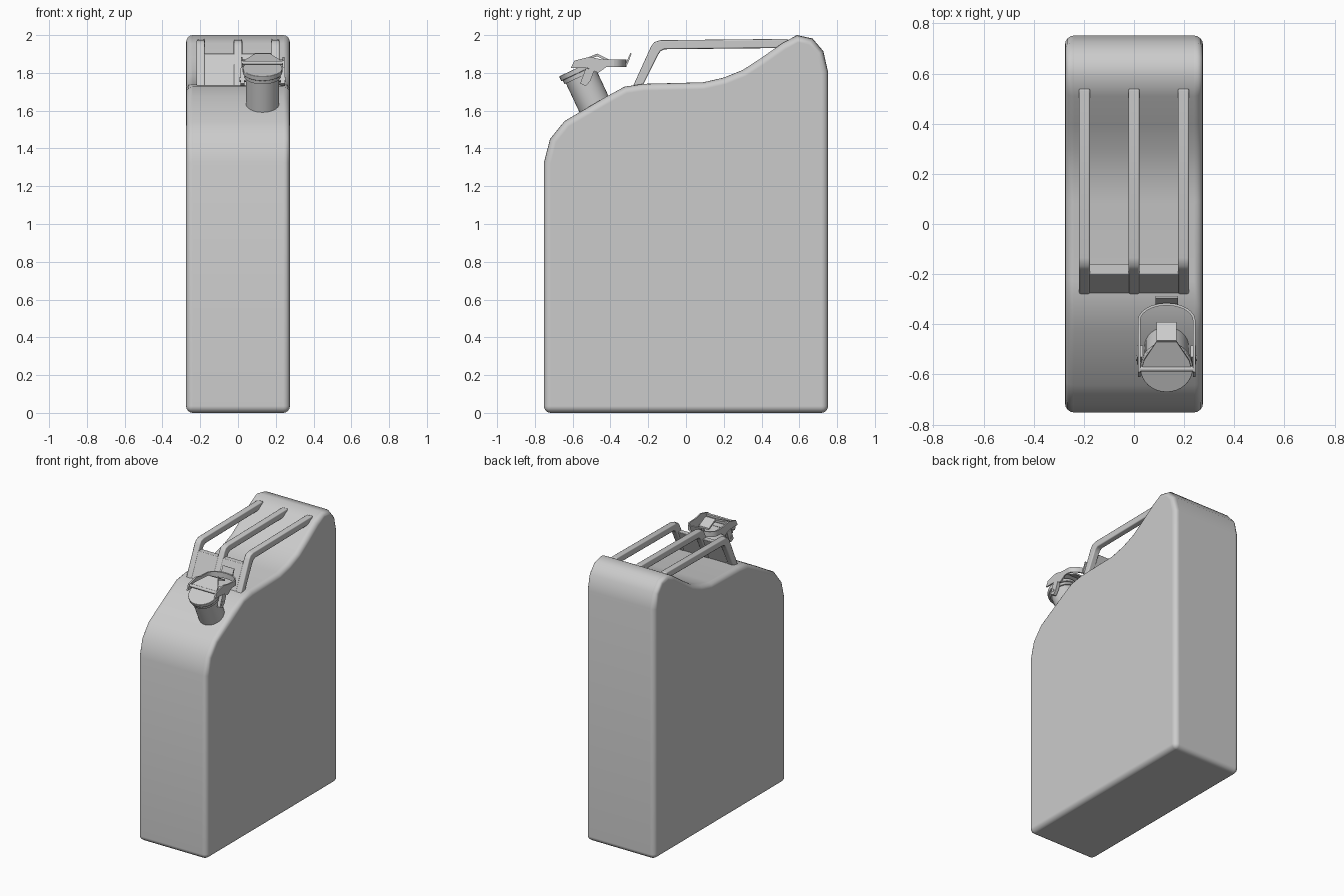
import bpy, bmesh, math
from mathutils import Vector, Matrix

if "Cube" in bpy.data.objects:
    bpy.data.objects.remove(bpy.data.objects["Cube"])


def finish(name, bm, bevel=0, segs=2, limit=30, smooth=40):
    bmesh.ops.recalc_face_normals(bm, faces=bm.faces)
    me = bpy.data.meshes.new(name)
    bm.to_mesh(me)
    bm.free()
    ob = bpy.data.objects.new(name, me)
    bpy.context.collection.objects.link(ob)
    bpy.ops.object.select_all(action='DESELECT')
    ob.select_set(True)
    bpy.context.view_layer.objects.active = ob
    bpy.ops.object.shade_smooth_by_angle(angle=math.radians(smooth))
    if bevel:
        m = ob.modifiers.new("bevel", 'BEVEL')
        m.width, m.segments = bevel, segs
        m.limit_method, m.angle_limit = 'ANGLE', math.radians(limit)
        m.harden_normals = True
    return ob


def prism(name, profile, x0, x1, **kw):
    """Extrude a (y, z) outline from x0 to x1."""
    bm = bmesh.new()
    f = bm.faces.new([bm.verts.new((x0, y, z)) for y, z in profile])
    r = bmesh.ops.extrude_face_region(bm, geom=[f])
    vs = [v for v in r['geom'] if isinstance(v, bmesh.types.BMVert)]
    bmesh.ops.translate(bm, verts=vs, vec=(x1 - x0, 0, 0))
    return finish(name, bm, **kw)


def cylinder(name, p, q, r, segs=32, **kw):
    p, q = Vector(p), Vector(q)
    bm = bmesh.new()
    rot = (q - p).to_track_quat('Z', 'Y').to_matrix().to_4x4()
    bmesh.ops.create_cone(bm, cap_ends=True, segments=segs, radius1=r, radius2=r,
                          depth=(q - p).length, matrix=Matrix.Translation((p + q) / 2) @ rot)
    return finish(name, bm, **kw)


# Can body
body = [(-.752, 0), (.752, 0), (.752, 1.805), (.727, 1.915), (.67, 1.982), (.587, 2.0),
        (.51, 1.957), (.40, 1.88), (.30, 1.815), (.20, 1.775), (.09, 1.75), (-.225, 1.742),
        (-.325, 1.727), (-.426, 1.672), (-.643, 1.545), (-.72, 1.45), (-.752, 1.325)]
prism("can_body", body, -.275, .275, bevel=.036, segs=4, limit=60, smooth=50)

# Three handle bars and the plate joining their front legs
bar = [(-.285, 1.72), (-.185, 1.94), (-.168, 1.963), (-.135, 1.973), (.54, 1.98),
       (.54, 1.932), (-.115, 1.925), (-.135, 1.915), (-.148, 1.895), (-.235, 1.72)]
for side, x in (("left", -.1975), ("middle", 0), ("right", .1975)):
    prism("handle_bar_" + side, bar, x - .0225, x + .0225, bevel=.008, limit=50)
plate = [(-.282, 1.72), (-.2, 1.902), (-.16, 1.902), (-.238, 1.72)]
prism("handle_front_plate", plate, -.21, .21, bevel=.004)

# Tilted spout and cap
CX = .13
top = Vector((CX, -.577, 1.826))
axis = Vector((0, -.425, .905)).normalized()
cylinder("spout", top - axis * .3, top - axis * .02, .088)
cylinder("spout_collar", top - axis * .05, top - axis * .025, .096)
cylinder("spout_cap", top - axis * .028, top, .105, bevel=.004)

# Clasp: pivot rod, side arms and hinge lugs
cylinder("clasp_rod", (CX - .115, -.578, 1.853), (CX + .115, -.578, 1.853), .011, segs=12)
arm = [(-.61, 1.825), (-.59, 1.865), (-.51, 1.885), (-.45, 1.872), (-.38, 1.87),
       (-.38, 1.832), (-.42, 1.832), (-.465, 1.80), (-.52, 1.825)]
lug = [(-.56, 1.745), (-.53, 1.825), (-.485, 1.815), (-.505, 1.76), (-.53, 1.73)]
for side, s in (("left", -1), ("right", 1)):
    prism("clasp_arm_" + side, arm, CX + s * .105, CX + s * .115)
    prism("hinge_lug_" + side, lug, CX + s * .095, CX + s * .118)
cylinder("hinge_pin", (CX - .122, -.535, 1.765), (CX + .122, -.535, 1.765), .012, segs=12)

# Rounded end wall of the clasp lever
bm = bmesh.new()
rows = []
for i in range(13):
    a = math.pi * i / 12
    c, s = math.cos(a), math.sin(a)
    rows.append([bm.verts.new((CX + (.115 - d) * c, -.385 + (.07 - d) * s, z))
                 for d, z in ((0, 1.832), (0, 1.87), (.01, 1.87), (.01, 1.832))])
for a, b in zip(rows, rows[1:]):
    for k in range(4):
        bm.faces.new((a[k], a[(k + 1) % 4], b[(k + 1) % 4], b[k]))
bm.faces.new(rows[0])
bm.faces.new(rows[-1])
finish("clasp_end_wall", bm)

# Thumb tab and centre strap
tab = [(-.325, 1.835), (-.312, 1.865), (-.295, 1.905), (-.288, 1.902), (-.303, 1.862), (-.315, 1.835)]
prism("thumb_tab", tab, CX - .045, CX + .045)
strap = [(-.475, 1.888), (-.465, 1.90), (-.39, 1.862), (-.39, 1.85), (-.465, 1.885)]
prism("clasp_strap", strap, CX - .04, CX + .04)

# Tapered cover plate over the cap
bm = bmesh.new()
f = bm.faces.new([bm.verts.new((CX + x, y, z)) for x, y, z in
                  ((-.1, -.58, 1.856), (.1, -.58, 1.856), (.09, -.545, 1.871),
                   (.04, -.47, 1.902), (-.04, -.47, 1.902), (-.09, -.545, 1.871))])
r = bmesh.ops.extrude_face_region(bm, geom=[f])
bmesh.ops.translate(bm, vec=(0, .004, -.012),
                    verts=[v for v in r['geom'] if isinstance(v, bmesh.types.BMVert)])
finish("clasp_cover", bm)
